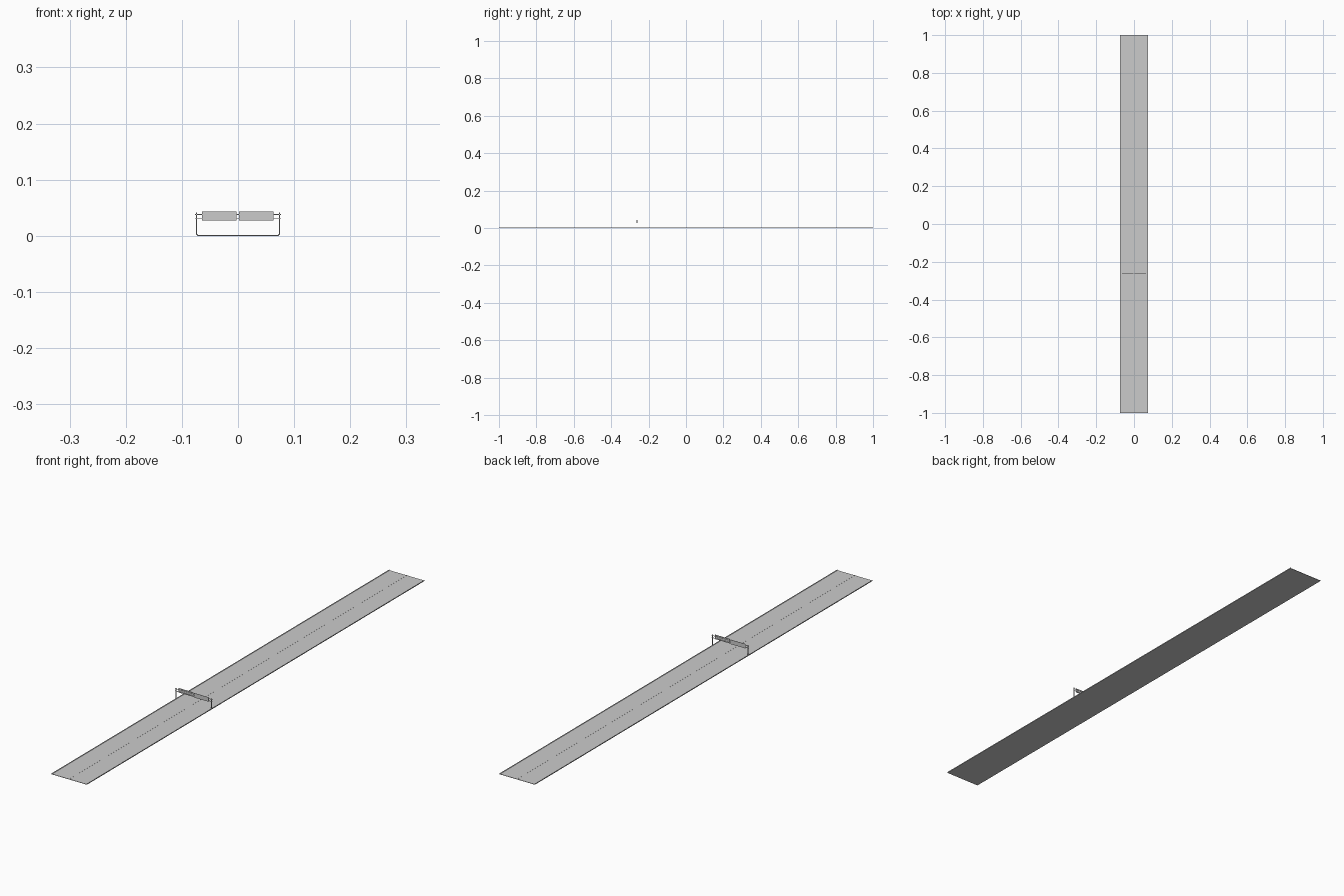
import bpy

if "Cube" in bpy.data.objects:
    bpy.data.objects.remove(bpy.data.objects["Cube"])

GANTRY_Y = -0.262


def box(name, x0, x1, y0, y1, z0, z1):
    bpy.ops.mesh.primitive_cube_add(
        size=1, location=((x0 + x1) / 2, (y0 + y1) / 2, (z0 + z1) / 2))
    ob = bpy.context.object
    ob.name = name
    ob.scale = (x1 - x0, y1 - y0, z1 - z0)
    bpy.ops.object.transform_apply(location=False, rotation=False, scale=True)
    return ob


def extrude_profile(name, pts, y0, y1):
    n = len(pts)
    verts = [(x, y, z) for y in (y0, y1) for x, z in pts]
    faces = [tuple(range(n)), tuple(range(2 * n - 1, n - 1, -1))]
    faces += [(i, i + n, (i + 1) % n + n, (i + 1) % n) for i in range(n)]
    mesh = bpy.data.meshes.new(name)
    mesh.from_pydata(verts, [], faces)
    ob = bpy.data.objects.new(name, mesh)
    bpy.context.collection.objects.link(ob)
    return ob


# Road deck with raised kerbs, full length
half = [(0.0735, 0), (0.0735, 0.0032), (0.0725, 0.0032), (0.0712, 0.0014)]
extrude_profile("road_deck", half + [(-x, z) for x, z in reversed(half)], -1, 1)

# Low median line
box("median_line", -0.0004, 0.0004, -1, 1, 0.001, 0.0017)

# Gantry posts
for side, s in (("left", -1), ("right", 1)):
    x = s * 0.0738
    box(f"gantry_post_{side}", x - 0.0008, x + 0.0008,
        GANTRY_Y - 0.0008, GANTRY_Y + 0.0008, 0.001, 0.0415)

# Gantry cross beams
for label, z in (("lower", 0.0303), ("upper", 0.0382)):
    box(f"gantry_beam_{label}", -0.0765, 0.0765,
        GANTRY_Y - 0.0008, GANTRY_Y + 0.0008, z - 0.0008, z + 0.0008)

# Sign panels, one facing each direction of travel
box("sign_panel_back", -0.0645, -0.0025,
    GANTRY_Y + 0.0008, GANTRY_Y + 0.0018, 0.027, 0.0435)
box("sign_panel_front", 0.0015, 0.063,
    GANTRY_Y - 0.0018, GANTRY_Y - 0.0008, 0.027, 0.0435)
